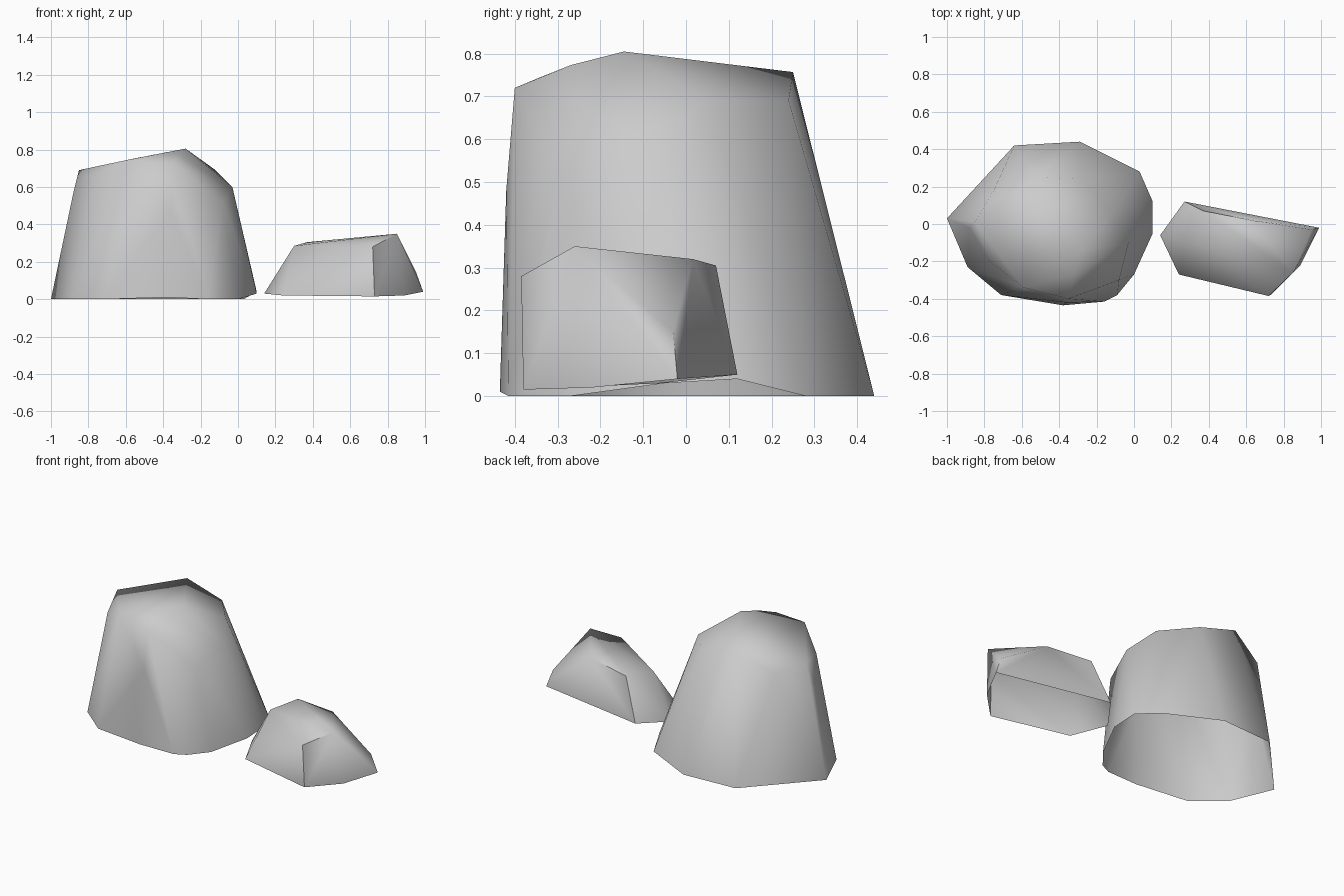
import bpy, bmesh, math

cube = bpy.data.objects.get("Cube")
if cube:
    bpy.data.objects.remove(cube, do_unlink=True)

stone = bpy.data.materials.new("stone_grey")
stone.use_nodes = True
grey = (0.6, 0.6, 0.6, 1)
stone.diffuse_color = grey
stone.node_tree.nodes["Principled BSDF"].inputs["Base Color"].default_value = grey


def rock(name, foot, crown):
    """Wrap a faceted shell around foot and crown points, open underneath."""
    bm = bmesh.new()
    for p in foot + crown:
        bm.verts.new(p)
    bmesh.ops.convex_hull(bm, input=bm.verts[:])
    bmesh.ops.delete(bm, geom=[v for v in bm.verts if not v.link_faces], context="VERTS")
    bm.normal_update()
    under = [f for f in bm.faces if f.normal.z < -0.5]
    bmesh.ops.delete(bm, geom=under, context="FACES")
    mesh = bpy.data.meshes.new(name)
    bm.to_mesh(mesh)
    bm.free()
    mesh.materials.append(stone)
    ob = bpy.data.objects.new(name, mesh)
    bpy.context.collection.objects.link(ob)
    bpy.ops.object.select_all(action="DESELECT")
    ob.select_set(True)
    bpy.context.view_layer.objects.active = ob
    bpy.ops.object.shade_smooth_by_angle(angle=math.radians(55))
    return ob


# Tall boulder: ground outline, then shoulders and peak
rock("tall_boulder",
     [(-1, .03, 0), (-.64, .42, 0), (-.29, .44, 0), (.03, .28, 0), (.1, .12, .04),
      (.1, -.05, .03), (0, -.27, 0), (-.09, -.38, 0), (-.16, -.415, 0),
      (-.38, -.435, .01), (-.71, -.38, 0), (-.89, -.23, 0)],
     [(-.28, -.145, .805), (-.53, .25, .757), (-.28, .24, .69), (-.85, .01, .69),
      (-.75, .18, .66), (-.77, -.2, .65), (-.59, -.34, .745), (-.32, -.27, .773),
      (-.35, -.4, .72), (-.36, -.42, .48), (-.03, -.1, .6), (-.12, .05, .69),
      (-.08, -.3, .52), (-.88, -.02, .57)])

# Low boulder beside it
rock("low_boulder",
     [(.14, -.06, .03), (.27, .12, .05), (.99, -.02, .04), (.89, -.22, .02),
      (.73, -.38, .015), (.24, -.27, .02)],
     [(.3, -.105, .285), (.37, .07, .305), (.65, .016, .32), (.85, -.26, .35),
      (.72, -.385, .28), (.95, -.03, .15)])
